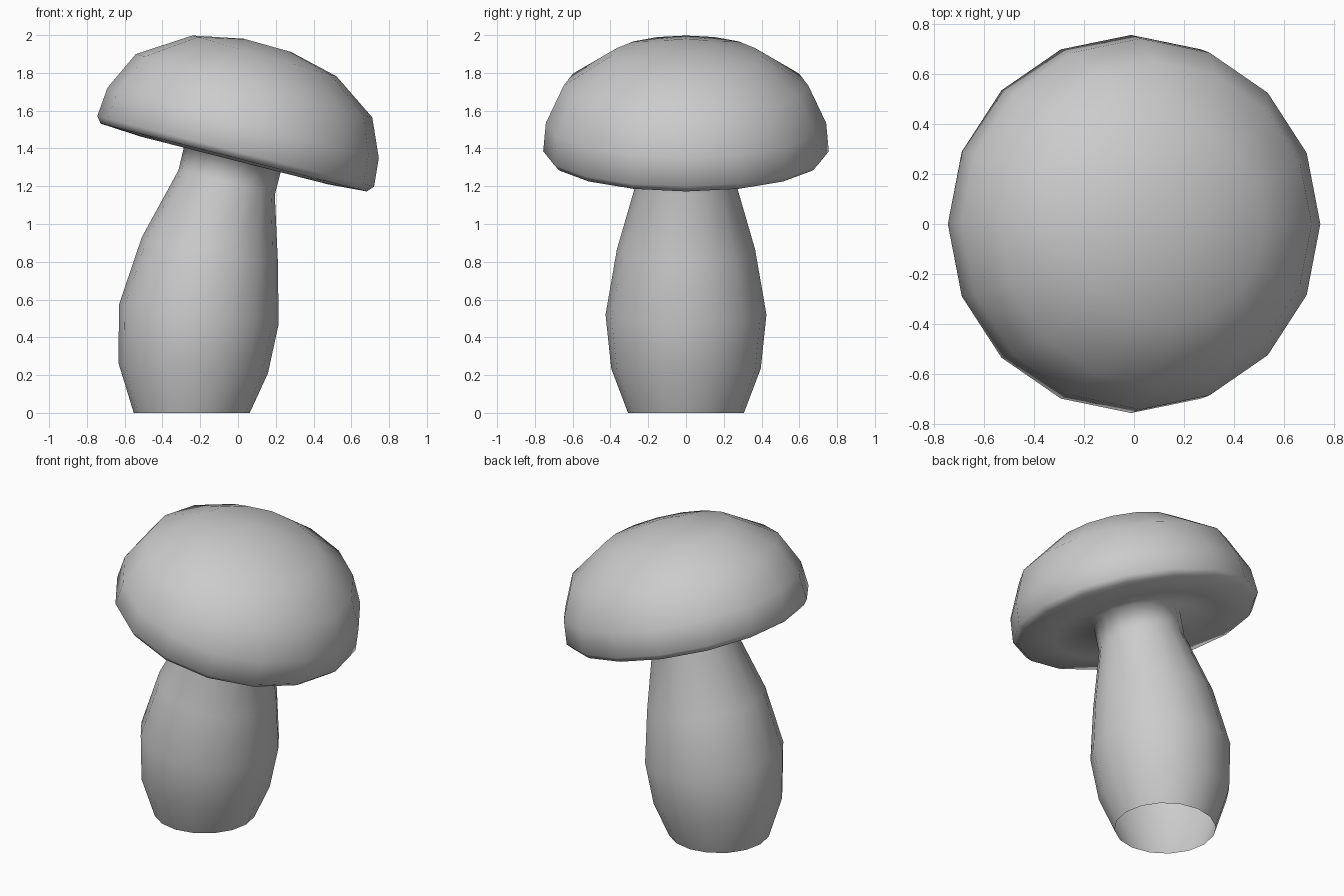
import bpy, bmesh
from math import sin, cos, pi, radians

if "Cube" in bpy.data.objects:
    bpy.data.objects.remove(bpy.data.objects["Cube"])

SIDES = 16
# Rings from the open foot, up the leaning stem, out under the cap and over its top:
# (centre x, centre z, radius, tilt in degrees)
RINGS = [
    (-0.245, 0.0, 0.307, 0),
    (-0.2365, 0.235, 0.396, 3.6),
    (-0.208, 0.52, 0.426, 6.8),
    (-0.149, 0.865, 0.366, 10.3),
    (-0.06, 1.22, 0.263, 14.3),
    (-0.022, 1.375, 0.265, 14.3),
    (-0.018, 1.336, 0.51, 14.3),
    (-0.023, 1.352, 0.727, 14.3),
    (-0.012, 1.385, 0.756, 14.3),
    (0.027, 1.535, 0.742, 14.5),
    (0.085, 1.732, 0.648, 15),
    (0.14, 1.89, 0.396, 15.8),
    (0.155, 1.946, 0.13, 15.6),
]


def ring(bm, cx, cz, r, tilt):
    t = radians(tilt)
    verts = []
    for i in range(SIDES):
        a = 2 * pi * i / SIDES
        verts.append(bm.verts.new((cx + r * cos(a) * cos(t),
                                   r * sin(a),
                                   cz - r * cos(a) * sin(t))))
    return verts


# Mushroom: one continuous skin
bm = bmesh.new()
loops = [ring(bm, *spec) for spec in RINGS]
for low, high in zip(loops, loops[1:]):
    for i in range(SIDES):
        j = (i + 1) % SIDES
        bm.faces.new((low[i], low[j], high[j], high[i]))
bm.faces.new(loops[-1])

mesh = bpy.data.meshes.new("mushroom")
bm.to_mesh(mesh)
bm.free()
mesh.shade_smooth()
mushroom = bpy.data.objects.new("mushroom", mesh)
bpy.context.collection.objects.link(mushroom)
